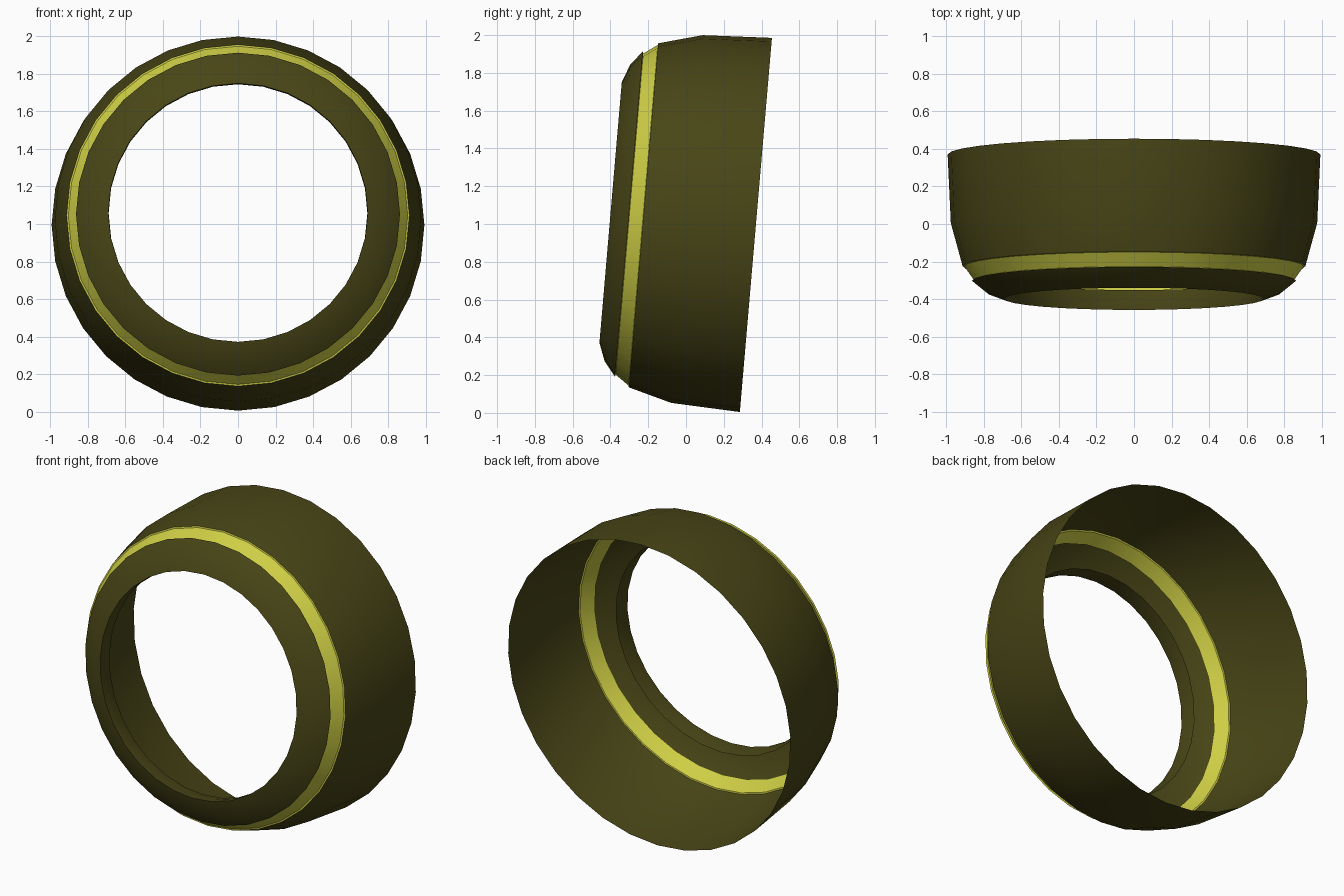
import bpy, bmesh, math
from mathutils import Matrix

if "Cube" in bpy.data.objects:
    bpy.data.objects.remove(bpy.data.objects["Cube"])

SEGMENTS = 32
# Rings are revolved about an axis leaning back 5 degrees from the -y direction
TILT = Matrix.Translation((0, 0.37, 0.995)) @ Matrix.Rotation(math.radians(-4.9), 4, 'X')


def material(name, rgb):
    mat = bpy.data.materials.new(name)
    mat.diffuse_color = (*rgb, 1)
    mat.use_nodes = True
    mat.node_tree.nodes["Principled BSDF"].inputs["Base Color"].default_value = mat.diffuse_color
    return mat


def ring(name, profile, mat, angle):
    """Revolve (distance forward, radius) points into an open shell."""
    bm = bmesh.new()
    loops = []
    for t, r in profile:
        loops.append([bm.verts.new((r * math.sin(a), -t, r * math.cos(a)))
                      for a in (2 * math.pi * i / SEGMENTS for i in range(SEGMENTS))])
    for a, b in zip(loops, loops[1:]):
        for i in range(SEGMENTS):
            j = (i + 1) % SEGMENTS
            bm.faces.new((a[i], a[j], b[j], b[i]))
    bm.transform(TILT)
    mesh = bpy.data.meshes.new(name)
    bm.to_mesh(mesh)
    bm.free()
    mesh.materials.append(mat)
    obj = bpy.data.objects.new(name, mesh)
    bpy.context.collection.objects.link(obj)
    bpy.ops.object.select_all(action='DESELECT')
    obj.select_set(True)
    bpy.context.view_layer.objects.active = obj
    bpy.ops.object.shade_smooth_by_angle(angle=math.radians(angle))
    return obj


olive = material("dark_olive", (0.065, 0.06, 0.008))
yellow = material("yellow", (0.62, 0.62, 0.06))

# Wide rear shell, open at the back
ring("rear_shell", [(0, 0.994), (0.366, 0.977), (0.597, 0.914)], olive, 40)

# Slightly recessed bright stripe with small steps at both edges
ring("stripe_band", [(0.597, 0.914), (0.599, 0.905), (0.672, 0.853), (0.675, 0.864)],
     yellow, 30)

# Rounded front lip that rolls back into the opening
ring("front_lip", [(0.675, 0.864), (0.736, 0.788), (0.772, 0.692),
                   (0.735, 0.69), (0.665, 0.70)], olive, 80)
